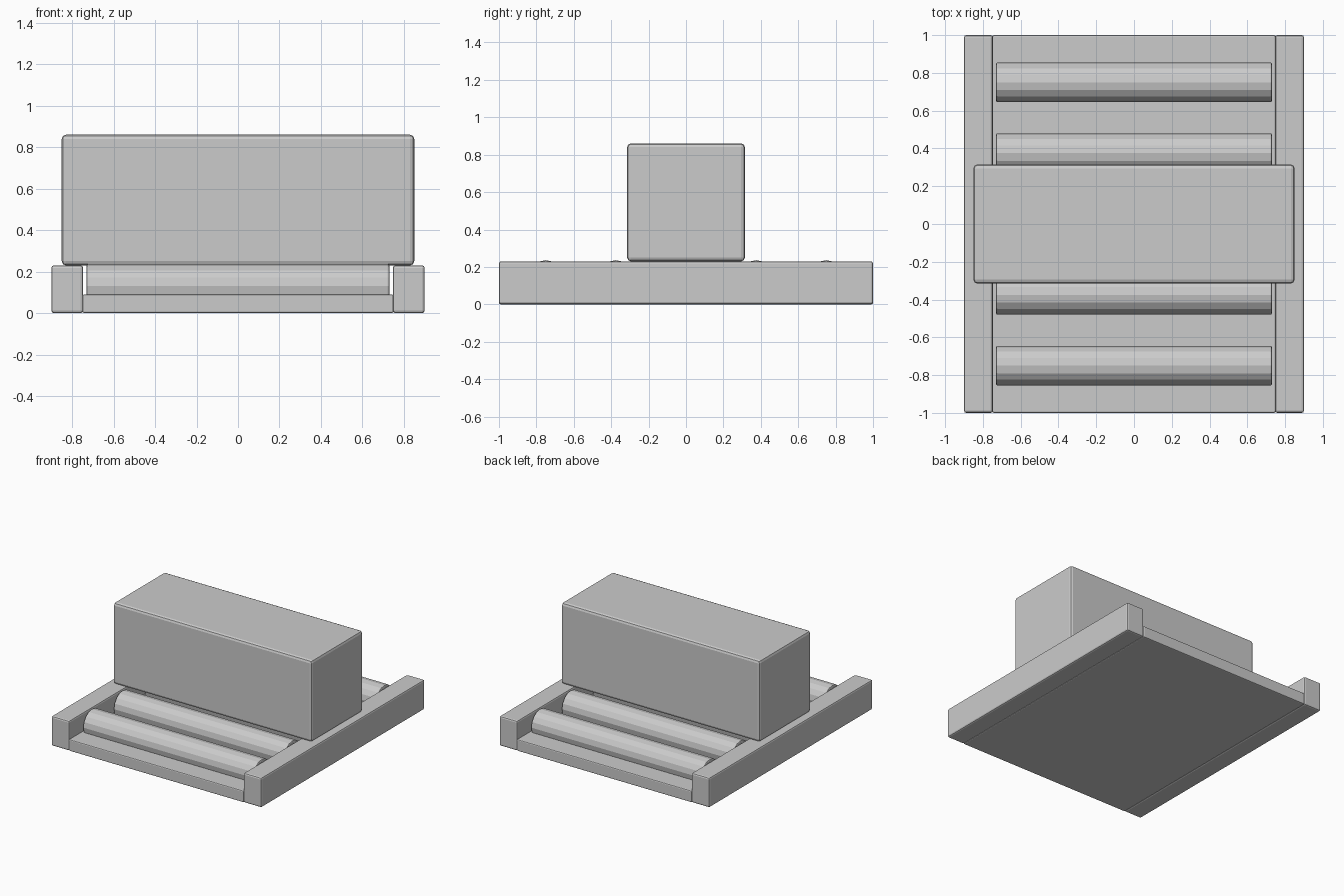
import bpy
import math

if "Cube" in bpy.data.objects:
    bpy.data.objects.remove(bpy.data.objects["Cube"])


def bevel(ob, width, segments=2):
    m = ob.modifiers.new("bevel", 'BEVEL')
    m.width = width
    m.segments = segments
    m.limit_method = 'ANGLE'
    m.angle_limit = math.radians(40)


def box(name, lo, hi, width):
    centre = [(a + b) / 2 for a, b in zip(lo, hi)]
    bpy.ops.mesh.primitive_cube_add(size=1, location=centre)
    ob = bpy.context.object
    ob.name = name
    ob.scale = [b - a for a, b in zip(lo, hi)]
    bpy.ops.object.transform_apply(location=False, rotation=False, scale=True)
    bevel(ob, width)
    return ob


# Base plate and the two side rails
box("base_plate", (-0.75, -1, 0), (0.75, 1, 0.09), 0.008)
box("left_rail", (-0.9, -1, 0), (-0.747, 1, 0.23), 0.012)
box("right_rail", (0.747, -1, 0), (0.9, 1, 0.23), 0.012)

# Row of rollers, 16 flat sides each, with softened ends
for i in range(5):
    bpy.ops.mesh.primitive_cylinder_add(
        vertices=16, radius=0.105, depth=1.46,
        location=(0, -0.75 + 0.375 * i, 0.131),
        rotation=(0, math.pi / 2, 0))
    roller = bpy.context.object
    roller.name = f"roller_{i + 1}"
    bevel(roller, 0.008)

# Cargo block resting on the rollers
box("cargo_block", (-0.85, -0.315, 0.23), (0.85, 0.315, 0.86), 0.02)
